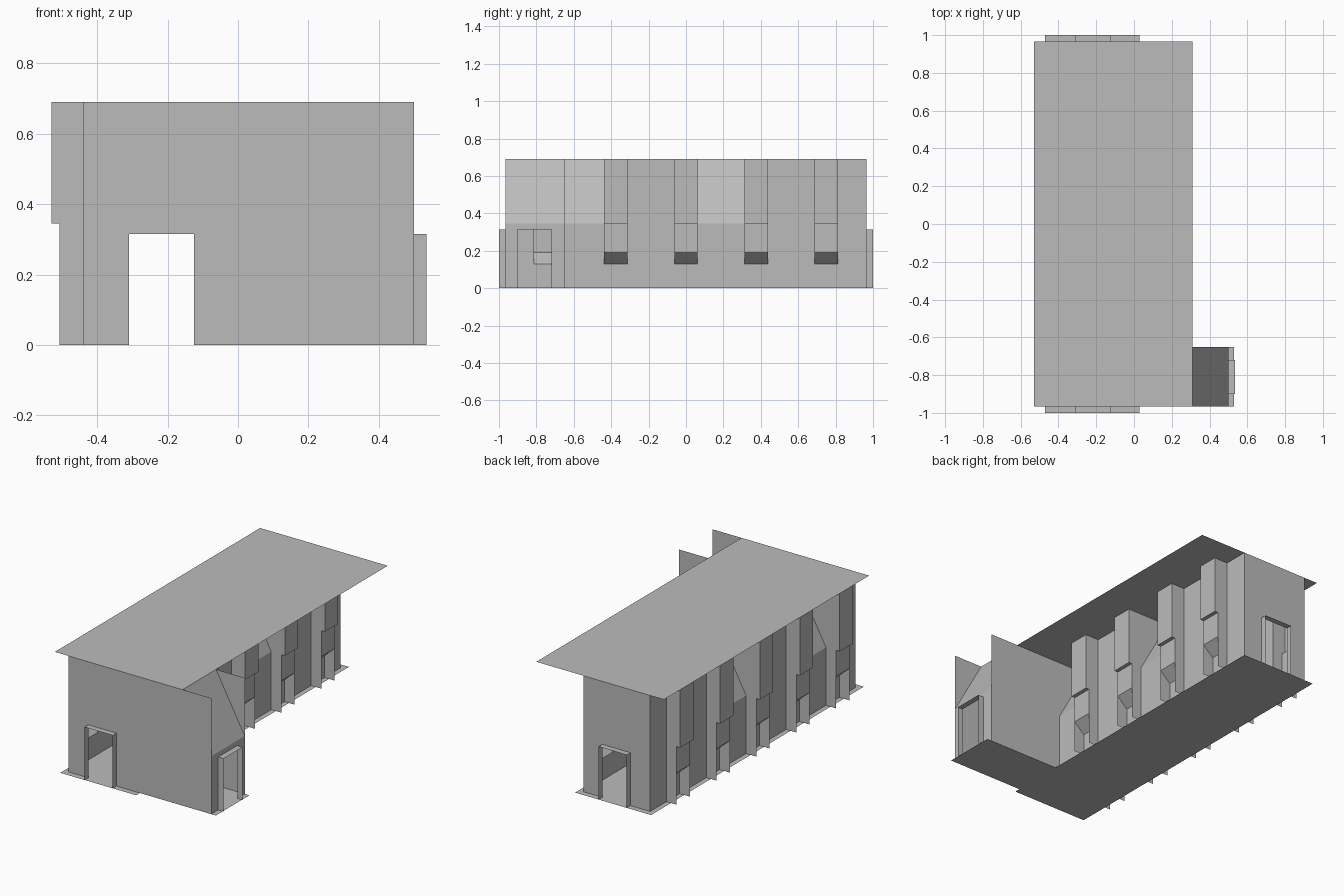
import bpy
import bmesh
from mathutils import Vector

if "Cube" in bpy.data.objects:
    bpy.data.objects.remove(bpy.data.objects["Cube"])

grey = bpy.data.materials.new("plain grey")
grey.use_nodes = True
grey.diffuse_color = (0.5, 0.5, 0.5, 1)
grey.node_tree.nodes["Principled BSDF"].inputs["Base Color"].default_value = (0.5, 0.5, 0.5, 1)

# Main levels and plan lines
MID, TOP = 0.345, 0.69            # storey line, roof height
AXIS = -0.22                      # centre line of the hall
WALL, PIER, PIER_UP, LEAN = 0.22, 0.287, 0.31, 0.03   # offsets from AXIS
END = 0.965                       # end walls
ANNEX_X, ANNEX_Y = 0.5, -0.65     # outer wall and back wall of the annex
DOOR_H, REVEAL = 0.315, 0.035


def sheets(name, polys):
    """Object from (points, outward direction) pairs."""
    bm = bmesh.new()
    for pts, out in polys:
        face = bm.faces.new([bm.verts.new(p) for p in pts])
        face.normal_update()
        if face.normal.dot(Vector(out)) < 0:
            face.normal_flip()
    bmesh.ops.remove_doubles(bm, verts=bm.verts, dist=0.0005)
    mesh = bpy.data.meshes.new(name)
    bm.to_mesh(mesh)
    bm.free()
    mesh.materials.append(grey)
    obj = bpy.data.objects.new(name, mesh)
    bpy.context.collection.objects.link(obj)
    return obj


def flat(x0, x1, y0, y1, z, up=1):
    return [(x0, y0, z), (x1, y0, z), (x1, y1, z), (x0, y1, z)], (0, 0, up)


def upright(a, b, z0, z1, out):
    """Vertical rectangle over the plan line a-b."""
    return [(*a, z0), (*b, z0), (*b, z1), (*a, z1)], out


def door_wall(name, place, u0, u1, d0, d1, out):
    """Lower wall with a doorway; place(u, depth) gives the plan point."""
    def strip(s, e, z0, z1):
        return upright(place(s, 0), place(e, 0), z0, z1, out)
    sheets(name, [strip(u0, d0, 0, MID), strip(d1, u1, 0, MID), strip(d0, d1, DOOR_H, MID)])
    mid = Vector((*place((d0 + d1) / 2, 0), 0))
    frame = []
    for d in (d0, d1):
        a, b = place(d, 0), place(d, REVEAL)
        frame.append(upright(a, b, 0, DOOR_H, Vector((*a, 0)) - mid))
    corners = [place(d0, 0), place(d1, 0), place(d1, REVEAL), place(d0, REVEAL)]
    frame.append(([(*c, DOOR_H) for c in corners], (0, 0, 1)))
    sheets(name + "_door_frame", frame)


# Floors and roof
sheets("hall_floor", [flat(AXIS - 0.25, AXIS + 0.25, -1, 1, 0)])
sheets("annex_floor", [flat(AXIS + 0.25, ANNEX_X + 0.03, -END, ANNEX_Y, 0)])
sheets("roof", [flat(-0.53, 0.31, -END, END, TOP)])

# End walls with doorways
x_left, x_right = AXIS - WALL, AXIS + WALL
for name, s, x_end in (("front_wall", -1, ANNEX_X), ("back_wall", 1, x_right)):
    door_wall(name, lambda u, d, s=s: (u, s * (END + d)), x_left, x_end, -0.31, -0.125, (0, s, 0))
    sheets(name + "_upper", [upright((x_left, s * END), (x_end, s * END), MID, TOP, (0, s, 0))])

# Annex walls and its leaning upper side
door_wall("annex_side_wall", lambda u, d: (ANNEX_X + d, u), -END, ANNEX_Y, -0.9, -0.72, (1, 0, 0))
sheets("annex_back_wall", [
    upright((x_right, ANNEX_Y), (ANNEX_X, ANNEX_Y), 0, MID, (0, 1, 0)),
    ([(x_right, ANNEX_Y, MID), (ANNEX_X, ANNEX_Y, MID), (ANNEX_X, ANNEX_Y, TOP),
      (AXIS + LEAN, ANNEX_Y, TOP)], (0, 1, 0))])
sheets("annex_leaning_panel", [(
    [(ANNEX_X, -END, MID), (ANNEX_X, ANNEX_Y, MID),
     (0.31, ANNEX_Y, TOP), (0.31, -END, TOP)], (1, 0, 1))])


def side(label, s, y_start, piers, leaning):
    """Long wall: bays between piers, some bays leaning inwards above."""
    def X(off):
        return AXIS + s * off
    out = (s, 0, 0)

    def band(y0, y1, o0, z0, o1, z1, way=out):
        return [(X(o0), y0, z0), (X(o0), y1, z0), (X(o1), y1, z1), (X(o1), y0, z1)], way

    edges = [y_start] + [y for p in piers for y in (p - 0.0625, p + 0.0625)] + [END]
    lower, upper = [], []
    for i in range(0, len(edges), 2):
        y0, y1 = edges[i], edges[i + 1]
        lower.append(band(y0, y1, WALL, 0, WALL, MID))
        upper.append(band(y0, y1, WALL, MID, LEAN if i // 2 in leaning else WALL, TOP))
    sheets(label + "_wall_lower", lower)
    sheets(label + "_wall_upper", upper)

    for i, p in enumerate(piers):
        y0, y1 = p - 0.0625, p + 0.0625
        # Outer face, sloping niche ceiling, niche back, ledge, upper face
        polys = [band(y0, y1, PIER, 0.19, PIER, MID),
                 band(y0, y1, WALL, 0.13, PIER, 0.19, (s, 0, -1)),
                 band(y0, y1, WALL, 0, WALL, 0.13),
                 band(y0, y1, PIER, MID, PIER_UP, MID, (0, 0, -1)),
                 band(y0, y1, PIER_UP, MID, PIER_UP, TOP)]
        # Side fins, widened to close a leaning bay
        for y, way, bay in ((y0, -1, i), (y1, 1, i + 1)):
            inner = LEAN if bay in leaning else WALL
            polys.append(upright((X(WALL), y), (X(PIER), y), 0, MID, (0, way, 0)))
            polys.append(([(X(WALL), y, MID), (X(PIER_UP), y, MID),
                           (X(PIER_UP), y, TOP), (X(inner), y, TOP)], (0, way, 0)))
        sheets(f"{label}_pier_{i + 1}", polys)


# Model's left is +x, where the annex replaces the first bay and pier
spots = [-0.75, -0.375, 0, 0.375, 0.75]
side("right", -1, -END, spots, {1, 3})
side("left", 1, ANNEX_Y, spots[1:], {0, 2})
